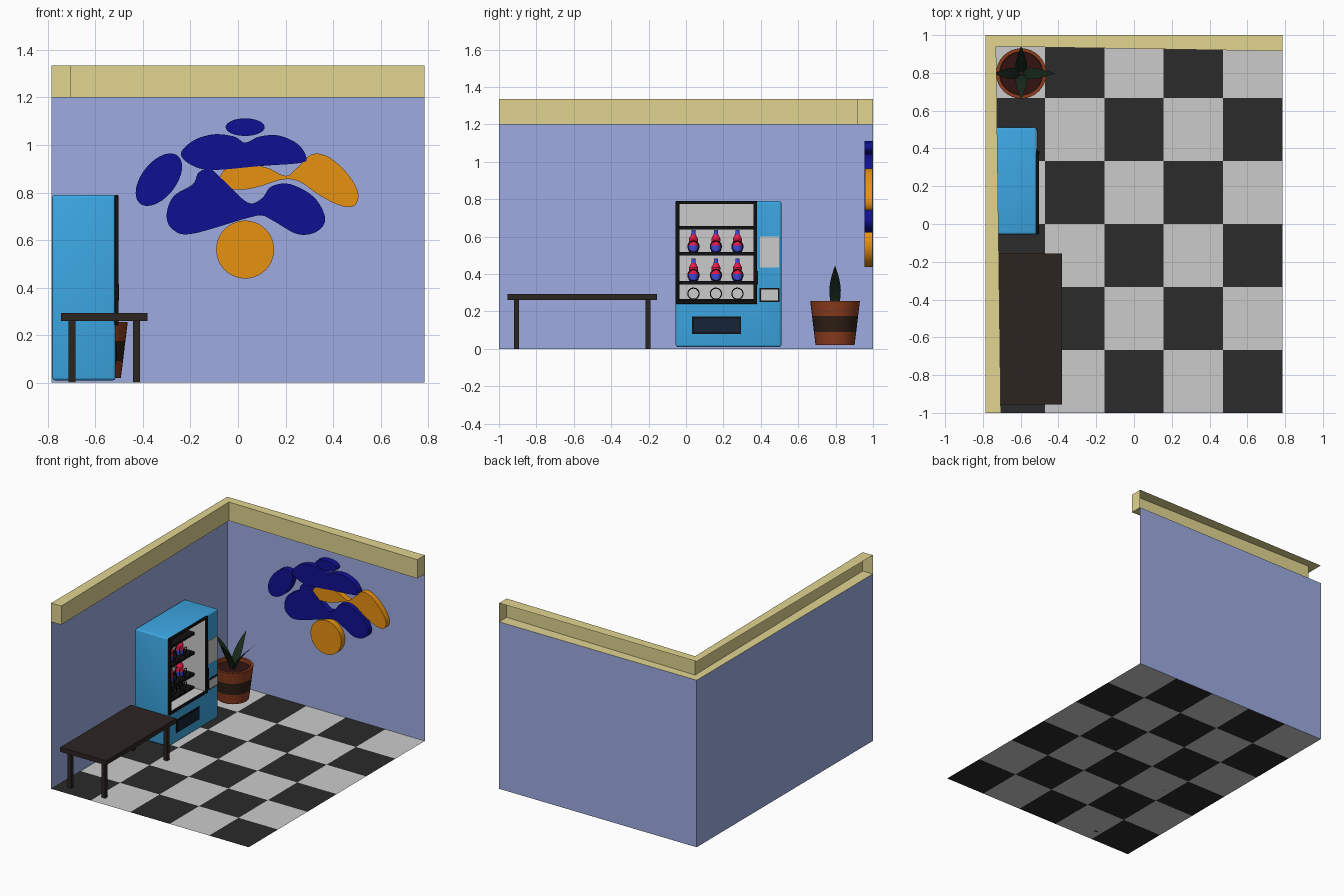
import bpy, bmesh, math
from mathutils import Vector

if "Cube" in bpy.data.objects:
    bpy.data.objects.remove(bpy.data.objects["Cube"])

def lin(c):
    c = min(c / 255 / 0.8, 1.0)
    return c / 12.92 if c < 0.04 else ((c + 0.055) / 1.055) ** 2.4

def mat(name, r, g, b):
    m = bpy.data.materials.new(name)
    m.diffuse_color = (lin(r), lin(g), lin(b), 1)
    m.use_nodes = True
    m.node_tree.nodes["Principled BSDF"].inputs["Base Color"].default_value = m.diffuse_color
    return m

WALL = mat("wall_blue", 126, 138, 180)
TRIM = mat("trim_tan", 180, 170, 115)
LIGHT = mat("light_grey", 178, 178, 178)
DARK = mat("tile_black", 34, 34, 34)
WOOD = mat("dark_wood", 35, 29, 26)
BLUE = mat("machine_blue", 48, 134, 182)
BLACK = mat("black", 14, 14, 14)
FLAP = mat("flap_navy", 18, 28, 44)
NAVY = mat("art_navy", 13, 13, 118)
ORANGE = mat("art_orange", 184, 116, 14)
POT = mat("terracotta", 112, 48, 24)
BAND = mat("pot_band", 38, 25, 18)
SOIL = mat("soil", 40, 16, 14)
LEAF = mat("leaf_green", 20, 34, 22)
RED = mat("label_red", 190, 20, 60)
COLA = mat("bottle_blue", 50, 55, 170)

def finish(name, bm, mats, smooth=False, normals=True):
    if normals:
        bmesh.ops.recalc_face_normals(bm, faces=bm.faces[:])
    me = bpy.data.meshes.new(name)
    bm.to_mesh(me)
    bm.free()
    ob = bpy.data.objects.new(name, me)
    bpy.context.collection.objects.link(ob)
    for m in mats:
        me.materials.append(m)
    if smooth:
        bpy.ops.object.select_all(action='DESELECT')
        ob.select_set(True)
        bpy.context.view_layer.objects.active = ob
        bpy.ops.object.shade_smooth_by_angle(angle=math.radians(35))
    return ob

def box(name, x, y, z, m, bevel=0.0, open_front=False):
    bm = bmesh.new()
    bmesh.ops.create_cube(bm, size=1)
    for v in bm.verts:
        v.co = Vector([a[0] + (c + 0.5) * (a[1] - a[0]) for c, a in zip(v.co, (x, y, z))])
    if open_front:
        bm.faces.ensure_lookup_table()
        front = max(bm.faces, key=lambda f: f.calc_center_median().x)
        bmesh.ops.delete(bm, geom=[front], context='FACES_ONLY')
    if bevel:
        bmesh.ops.bevel(bm, geom=bm.edges[:], offset=bevel, segments=3, profile=0.5, affect='EDGES')
    return finish(name, bm, [m], smooth=bevel > 0)

def faces_mesh(name, polys, m):
    bm = bmesh.new()
    for p in polys:
        bm.faces.new([bm.verts.new(c) for c in p])
    bmesh.ops.remove_doubles(bm, verts=bm.verts[:], dist=1e-5)
    return finish(name, bm, [m], normals=False)

def lathe(name, profile, loc, mats, seg_mats, n=32):
    bm = bmesh.new()
    rings = [[bm.verts.new((loc[0] + r * math.cos(k * math.tau / n), loc[1] + r * math.sin(k * math.tau / n),
                            loc[2] + z)) for k in range(n)] for r, z in profile]
    for i, mi in enumerate(seg_mats):
        for k in range(n):
            j = (k + 1) % n
            f = bm.faces.new((rings[i][k], rings[i][j], rings[i + 1][j], rings[i + 1][k]))
            f.material_index = mi
    bmesh.ops.remove_doubles(bm, verts=bm.verts[:], dist=1e-5)
    return finish(name, bm, mats, smooth=True)

X, Y, ZW, ZT = 0.785, 1.0, 1.2, 1.335

# Checkered floor
bm = bmesh.new()
bmesh.ops.create_grid(bm, x_segments=5, y_segments=6, size=1)
for v in bm.verts:
    v.co.x *= X
for f in bm.faces:
    c = f.calc_center_median()
    f.material_index = (int((c.x + X) / (2 * X / 5)) + int((Y - c.y) * 3)) % 2
finish("floor", bm, [LIGHT, DARK], normals=False)

# Two thin walls
faces_mesh("left_wall", [[(-X, -Y, 0), (-X, Y, 0), (-X, Y, ZW), (-X, -Y, ZW)]], WALL)
faces_mesh("back_wall", [[(-X, Y, 0), (X, Y, 0), (X, Y, ZW), (-X, Y, ZW)]], WALL)

# Cornice: hollow channel, open towards the outside
outer = [(X, Y), (-X, Y), (-X, -Y)]
inner = [(X, 0.915), (-0.73, 0.94), (-0.705, -Y)]
polys = []
for i in range(2):
    o, p, a, b = outer[i], outer[i + 1], inner[i], inner[i + 1]
    polys.append([(*o, ZT), (*p, ZT), (*b, ZT), (*a, ZT)])
    polys.append([(*a, ZW), (*b, ZW), (*p, ZW), (*o, ZW)])
    polys.append([(*a, ZT), (*b, ZT), (*b, ZW), (*a, ZW)])
polys.append([(*outer[0], ZW), (*outer[0], ZT), (*inner[0], ZT), (*inner[0], ZW)])
polys.append([(*inner[2], ZW), (*inner[2], ZT), (*outer[2], ZT), (*outer[2], ZW)])
faces_mesh("cornice", polys, TRIM)

# Bench
box("bench_top", (-0.745, -0.38), (-0.955, -0.155), (0.26, 0.292), WOOD)
for i, x in enumerate((-0.698, -0.427)):
    for j, y in enumerate((-0.907, -0.203)):
        box(f"bench_leg_{i}{j}", (x - 0.015, x + 0.015), (y - 0.013, y + 0.013), (0, 0.262), WOOD)

# Vending machine body with display recess
FX = -0.515
body = box("machine_body", (-0.782, FX), (-0.055, 0.51), (0.01, 0.79), BLUE, bevel=0.012)
cutter = box("recess_cutter", (-0.722, -0.4), (-0.037, 0.362), (0.253, 0.777), BLUE)
cutter.hide_render = True
mod = body.modifiers.new("recess", 'BOOLEAN')
mod.object = cutter
mod.operation = 'DIFFERENCE'
mod.solver = 'EXACT'
bpy.ops.object.select_all(action='DESELECT')
body.select_set(True)
bpy.context.view_layer.objects.active = body
bpy.ops.object.convert(target='MESH')
bpy.data.objects.remove(cutter)
box("machine_liner", (-0.72, FX), (-0.035, 0.36), (0.255, 0.775), LIGHT, open_front=True)

# Window frame
fx = (FX - 0.004, -0.503)
box("frame_left", fx, (-0.055, -0.035), (0.24, 0.79), BLACK, 0.004)
box("frame_right", fx, (0.36, 0.38), (0.24, 0.79), BLACK, 0.004)
box("frame_top", fx, (-0.05, 0.375), (0.774, 0.79), BLACK, 0.004)
box("frame_bottom", fx, (-0.05, 0.375), (0.24, 0.258), BLACK, 0.004)
box("door_handle", (FX, -0.5), (0.374, 0.386), (0.345, 0.415), BLACK)

# Side panels and delivery flap
box("key_panel", (FX - 0.01, FX + 0.003), (0.395, 0.498), (0.435, 0.6), LIGHT)
box("coin_box", (FX - 0.01, FX + 0.006), (0.393, 0.5), (0.25, 0.325), BLACK)
box("coin_plate", (FX, FX + 0.008), (0.4, 0.493), (0.258, 0.317), LIGHT)
box("flap_frame", (FX - 0.01, FX + 0.004), (0.033, 0.295), (0.08, 0.172), BLACK)
box("flap", (FX, FX + 0.006), (0.043, 0.285), (0.09, 0.162), FLAP)

# Shelves, coils and bottles
for i, z in enumerate((0.639, 0.499, 0.345, 0.255)):
    box(f"shelf_{i}", (-0.72, -0.597), (-0.035, 0.36), (z, z + (0.018 if i < 3 else 0.012)), BLACK)
bottle = [(0, 0), (0.024, 0), (0.027, 0.01), (0.026, 0.035), (0.022, 0.05), (0.025, 0.07),
          (0.012, 0.095), (0.01, 0.118), (0, 0.118)]
for i, zc in enumerate((0.547, 0.394, 0.295)):
    for j, y in enumerate((0.04, 0.16, 0.275)):
        cu = bpy.data.curves.new(f"coil_{i}{j}", 'CURVE')
        cu.dimensions = '3D'
        cu.bevel_depth = 0.003
        cu.bevel_resolution = 0
        sp = cu.splines.new('POLY')
        n = 16
        sp.points.add(4 * n)
        for k, p in enumerate(sp.points):
            a = k * math.tau / n
            p.co = (-0.715 + 0.125 * k / (4 * n), y + 0.03 * math.cos(a), zc + 0.03 * math.sin(a), 1)
        cu.materials.append(BLACK)
        ob = bpy.data.objects.new(cu.name, cu)
        bpy.context.collection.objects.link(ob)
        bpy.ops.object.select_all(action='DESELECT')
        ob.select_set(True)
        bpy.context.view_layer.objects.active = ob
        bpy.ops.object.convert(target='MESH')
        if i < 2:
            lathe(f"bottle_{i}{j}", bottle, (-0.655, y, zc - 0.03), [COLA, RED],
                  [0, 0, 0, 1, 1, 1, 0, 0], n=16)

# Plant pot and soil
PX, PY = -0.597, 0.797
lathe("plant_pot", [(0, 0.02), (0.104, 0.02), (0.113, 0.09), (0.123, 0.175), (0.133, 0.255),
                    (0.115, 0.255), (0.112, 0.232), (0, 0.232)], (PX, PY, 0),
      [POT, BAND, SOIL], [0, 0, 1, 0, 0, 0, 2])

# Four thin arching leaves
for i, reach in enumerate((0.172, 0.14, 0.14, 0.13)):
    a = i * math.pi / 2
    d, s = Vector((math.cos(a), math.sin(a), 0)), Vector((-math.sin(a), math.cos(a), 0))
    bm = bmesh.new()
    rows = []
    for k in range(11):
        t = k / 10
        c = Vector((PX, PY, 0.225 + 0.22 * t)) + d * (0.008 + reach * t ** 1.5)
        w = 0.03 * math.sin(math.pi * (0.2 + 0.8 * t)) + 0.0005
        rows.append((bm.verts.new(c - s * w), bm.verts.new(c + s * w)))
    for p, q in zip(rows, rows[1:]):
        bm.faces.new((p[0], p[1], q[1], q[0]))
    finish(f"leaf_{i}", bm, [LEAF], smooth=True)

# Wall art: thick flat plates with flowing outlines (x, z)
def plate(name, pts, m, y0=0.955):
    bm = bmesh.new()
    f = bm.faces.new([bm.verts.new((x, y0, z)) for x, z in pts])
    r = bmesh.ops.extrude_face_region(bm, geom=[f])
    for v in r["geom"]:
        if isinstance(v, bmesh.types.BMVert):
            v.co.y = 0.998
    finish(name, bm, [m], smooth=True)

def oval(cx, cz, rx, rz, tilt=0.0, n=40):
    c, s = math.cos(tilt), math.sin(tilt)
    e = [(rx * math.cos(k * math.tau / n), rz * math.sin(k * math.tau / n)) for k in range(n)]
    return [(cx + u * c - v * s, cz + u * s + v * c) for u, v in e]

def flow(pts, steps=6):
    out, n = [], len(pts)
    for i in range(n):
        a, b, c, d = [Vector(pts[(i + k) % n]) for k in (-1, 0, 1, 2)]
        for k in range(steps):
            t = k / steps
            out.append(0.5 * (2 * b + (c - a) * t + (2 * a - 5 * b + 4 * c - d) * t * t
                              + (3 * b - a - 3 * c + d) * t ** 3))
    return out

plate("art_top_oval", oval(0.03, 1.075, 0.082, 0.037), NAVY)
plate("art_left_oval", oval(-0.333, 0.854, 0.128, 0.073, math.radians(52)), NAVY)
plate("art_disc", oval(0.03, 0.56, 0.122, 0.122), ORANGE)
plate("art_upper_wave", flow([(-0.24, 0.965), (-0.185, 1.02), (-0.1, 1.045), (-0.015, 1.035), (0.03, 1.01),
                              (0.09, 1.035), (0.17, 1.04), (0.25, 1.005), (0.287, 0.95), (0.265, 0.925),
                              (0.1, 0.912), (-0.11, 0.895), (-0.2, 0.918)]), NAVY)
plate("art_lower_wave", flow([(-0.3, 0.71), (-0.27, 0.785), (-0.19, 0.835), (-0.165, 0.885), (-0.115, 0.897),
                              (-0.06, 0.85), (0.04, 0.758), (0.1, 0.775), (0.14, 0.825), (0.22, 0.835),
                              (0.32, 0.78), (0.367, 0.69), (0.33, 0.635), (0.25, 0.625), (0.15, 0.68),
                              (0.1, 0.703), (0.03, 0.69), (-0.2, 0.625), (-0.28, 0.65)]), NAVY)
plate("art_orange_wave", flow([(-0.08, 0.85), (-0.05, 0.9), (0.03, 0.915), (0.12, 0.905), (0.2, 0.87),
                               (0.25, 0.905), (0.31, 0.96), (0.38, 0.95), (0.46, 0.88), (0.505, 0.8),
                               (0.49, 0.745), (0.43, 0.745), (0.34, 0.79), (0.26, 0.845), (0.19, 0.855),
                               (0.09, 0.825), (0.02, 0.812), (-0.05, 0.82)]), ORANGE, y0=0.957)
